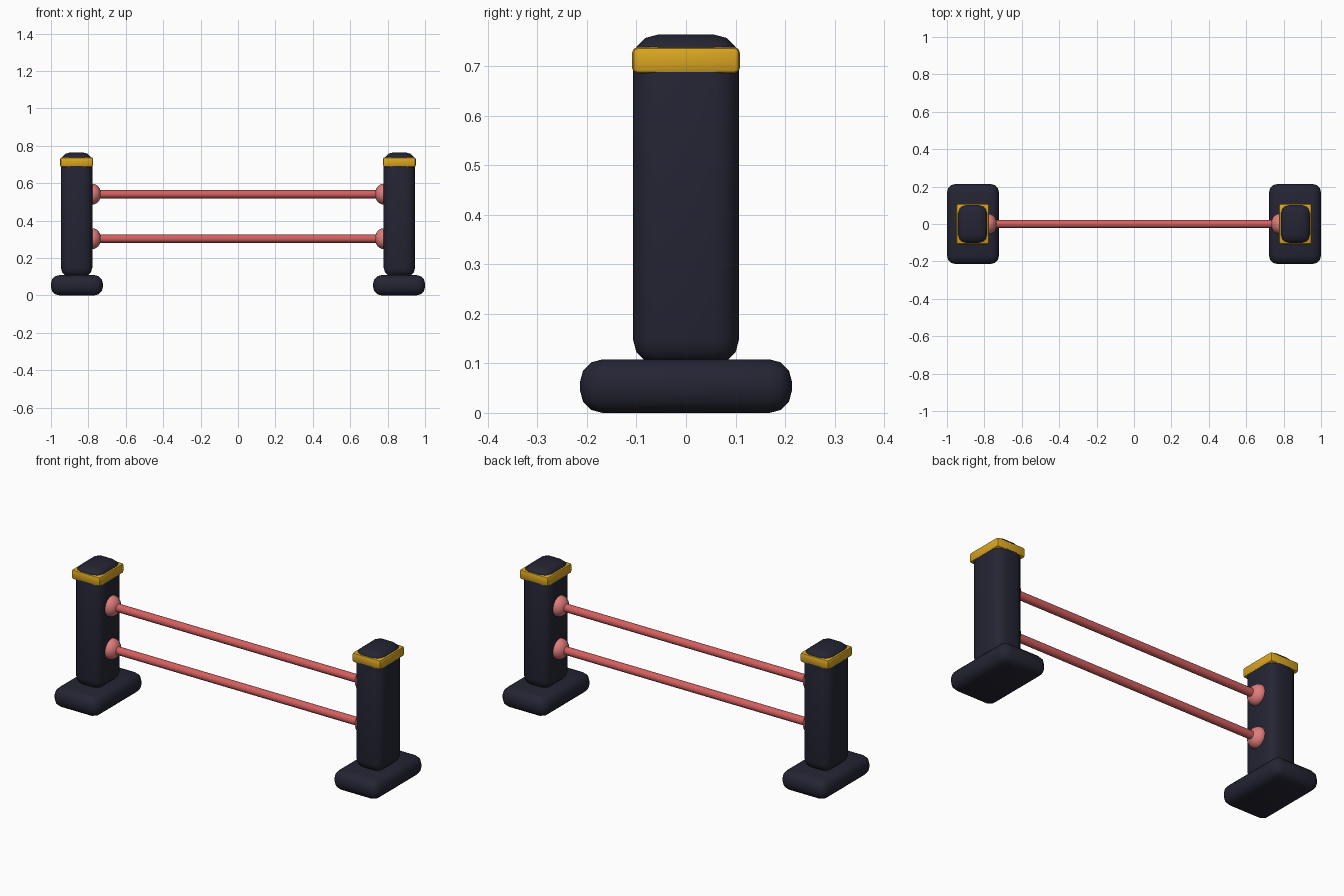
import bpy, math

if "Cube" in bpy.data.objects:
    bpy.data.objects.remove(bpy.data.objects["Cube"])


def material(name, rgb):
    m = bpy.data.materials.new(name)
    m.diffuse_color = (*rgb, 1)
    m.use_nodes = True
    m.node_tree.nodes["Principled BSDF"].inputs["Base Color"].default_value = m.diffuse_color
    return m


DARK = material("dark navy", (0.018, 0.018, 0.034))
GOLD = material("gold", (0.70, 0.38, 0.016))
RED = material("rail red", (0.66, 0.115, 0.115))
PINK = material("light red", (0.74, 0.20, 0.20))


def finish(name, mat):
    o = bpy.context.object
    o.name = name
    o.data.materials.append(mat)
    bpy.ops.object.transform_apply(location=False, rotation=True, scale=True)
    return o


def rounded_box(name, x, hx, hy, z0, z1, bevel, segments, mat):
    bpy.ops.mesh.primitive_cube_add(size=2, location=(x, 0, (z0 + z1) / 2))
    bpy.context.object.scale = (hx, hy, (z1 - z0) / 2)
    o = finish(name, mat)
    mod = o.modifiers.new("bevel", 'BEVEL')
    mod.width = bevel
    mod.segments = segments
    bpy.ops.object.modifier_apply(modifier=mod.name)
    bpy.ops.object.shade_smooth_by_angle(angle=math.radians(40))


for side, s in (("left", -1), ("right", 1)):
    # foot, post and gold band
    rounded_box(side + "_foot", s * 0.861, 0.139, 0.214, 0, 0.108, 0.045, 3, DARK)
    rounded_box(side + "_post", s * 0.863, 0.084, 0.107, 0.098, 0.764, 0.05, 3, DARK)
    rounded_box(side + "_band", s * 0.863, 0.088, 0.109, 0.685, 0.739, 0.012, 2, GOLD)
    # flattened sockets where the rails meet the post
    for level, z in (("lower", 0.303), ("upper", 0.541)):
        bpy.ops.mesh.primitive_uv_sphere_add(segments=20, ring_count=12, radius=1,
                                             location=(s * 0.779, 0, z))
        bpy.context.object.scale = (0.047, 0.056, 0.056)
        finish(f"{side}_{level}_socket", PINK)
        bpy.ops.object.shade_smooth()

# horizontal rails
for level, z in (("lower", 0.303), ("upper", 0.541)):
    bpy.ops.mesh.primitive_cylinder_add(vertices=16, radius=0.022, depth=1.57,
                                        location=(0, 0, z),
                                        rotation=(0, math.pi / 2, 0))
    finish(level + "_rail", RED)
    bpy.ops.object.shade_smooth_by_angle(angle=math.radians(40))
